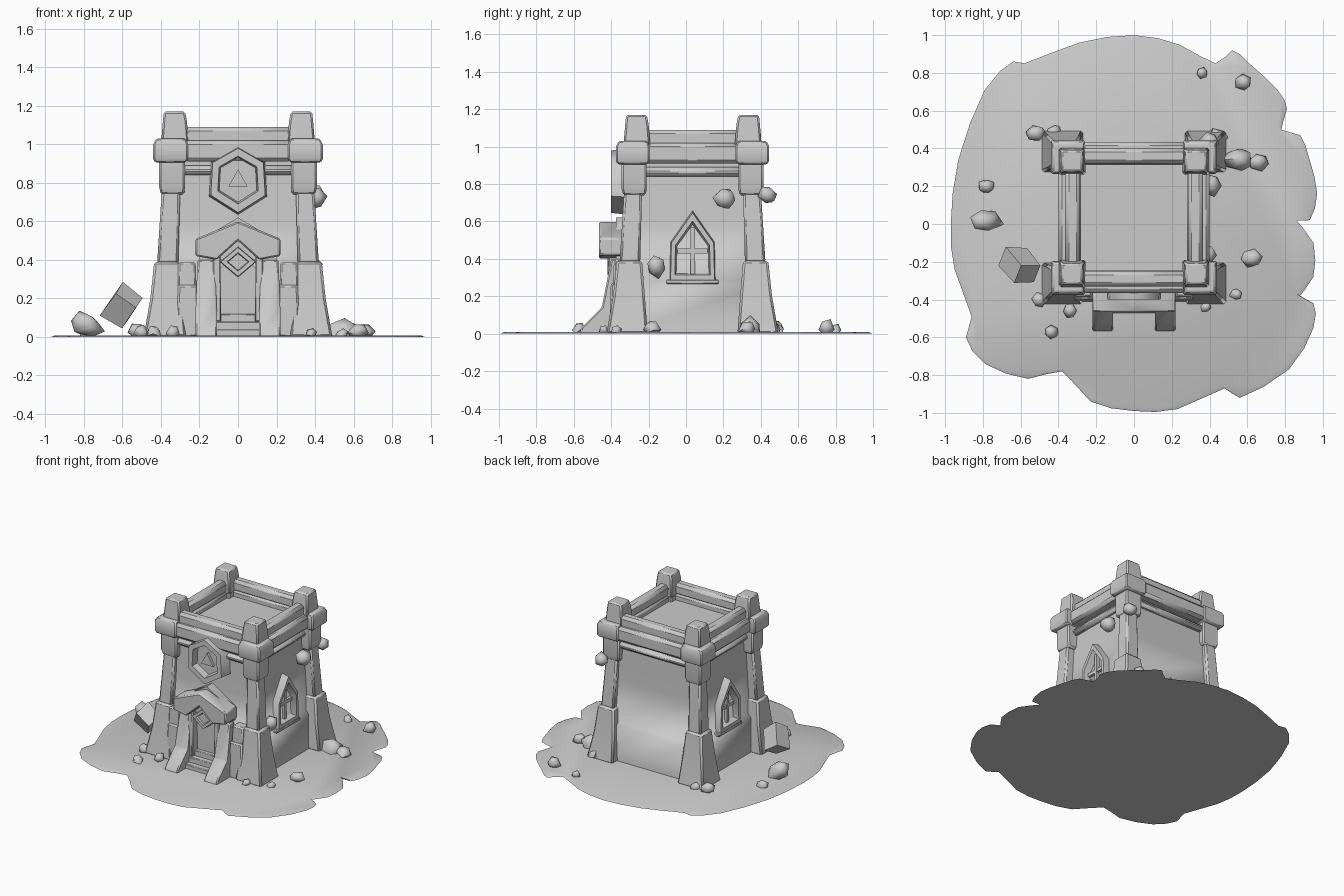
import bpy, bmesh, math, random
from mathutils import Vector, Matrix

random.seed(4)
old = bpy.data.objects.get("Cube")
if old:
    bpy.data.objects.remove(old)

stone = bpy.data.materials.new("grey_stone")
stone.use_nodes = True
stone.diffuse_color = (0.6, 0.6, 0.6, 1)
stone.node_tree.nodes["Principled BSDF"].inputs["Base Color"].default_value = (0.6, 0.6, 0.6, 1)

CY = 0.035                      # middle of the tower in depth
HX, HY = 0.33, 0.3              # corner post offsets
SIDES = ((-1, "right"), (1, "left"))
ENDS = ((-1, "front"), (1, "back"))


def finish(name, bm, bevel=0.0, angle=60):
    bmesh.ops.recalc_face_normals(bm, faces=bm.faces)
    mesh = bpy.data.meshes.new(name)
    bm.to_mesh(mesh)
    bm.free()
    mesh.materials.append(stone)
    ob = bpy.data.objects.new(name, mesh)
    bpy.context.collection.objects.link(ob)
    if bevel:
        mod = ob.modifiers.new("Worn edges", "BEVEL")
        mod.width = bevel
        mod.segments = 1
    bpy.ops.object.select_all(action="DESELECT")
    ob.select_set(True)
    bpy.context.view_layer.objects.active = ob
    bpy.ops.object.shade_smooth_by_angle(angle=math.radians(angle))
    return ob


def bridge(bm, loops, cap=True):
    for a, b in zip(loops, loops[1:]):
        for i in range(len(a)):
            j = (i + 1) % len(a)
            bm.faces.new((a[i], a[j], b[j], b[i]))
    if cap:
        bm.faces.new(loops[0])
        bm.faces.new(loops[-1])


def stack(name, rings, bevel=0.0):
    """Rectangular column through rings of (z, x0, x1, y0, y1)."""
    bm = bmesh.new()
    bridge(bm, [[bm.verts.new((x, y, z)) for x, y in ((x0, y0), (x1, y0), (x1, y1), (x0, y1))]
                for z, x0, x1, y0, y1 in rings])
    return finish(name, bm, bevel)


def box(name, cx, cy, z0, z1, w, d, bevel=0.0, taper=1.0):
    w, d = w / 2, d / 2
    return stack(name, [(z, cx - w * t, cx + w * t, cy - d * t, cy + d * t)
                        for z, t in ((z0, 1), (z1, taper))], bevel)


def place(bm, turn):
    bmesh.ops.transform(bm, matrix=Matrix.Translation((0, CY, 0)) @ Matrix.Rotation(turn, 4, "Z"), verts=bm.verts)


def prism(name, pts, depth0, depth1, turn=0, bevel=0.0):
    """Upright outline pushed outwards from depth0 to depth1, turned about the tower axis."""
    bm = bmesh.new()
    bridge(bm, [[bm.verts.new((x, -d, z)) for x, z in pts] for d in (depth0, depth1)])
    place(bm, turn)
    return finish(name, bm, bevel)


def ring(name, pts, inner, centre_z, depth0, depth1, turn=0):
    """Outline frame with sloping outer and inner lips."""
    bm = bmesh.new()
    loops = [[bm.verts.new((x * s, -d, centre_z + (z - centre_z) * s)) for x, z in pts]
             for s, d in ((1, depth0), (0.94, depth1), (inner + 0.1, depth1), (inner, depth0))]
    bridge(bm, loops + loops[:1], cap=False)
    place(bm, turn)
    return finish(name, bm)


def rock(name, loc, size, tilt=0.0, cube=False):
    bm = bmesh.new()
    if cube:
        bmesh.ops.create_cube(bm, size=1.6)
    else:
        bmesh.ops.create_icosphere(bm, subdivisions=1, radius=1)
    for v in bm.verts:
        v.co *= random.uniform(0.85, 1.12)
    turn = Matrix.Rotation(tilt, 4, "Y") @ Matrix.Rotation(tilt, 4, "X")
    bmesh.ops.transform(bm, matrix=Matrix.Translation(loc) @ turn @ Matrix.Diagonal((*size, 1)), verts=bm.verts)
    for v in bm.verts:
        v.co.z = max(v.co.z, 0.003)
    return finish(name, bm)


# Ground: thin slab with a ragged, softly curved edge
edge = [Vector(p) for p in (
    (.86, .02), (.93, .02), (.97, .16), (.93, .34), (.88, .47), (.78, .5), (.81, .61), (.76, .71), (.61, .85),
    (.52, .92), (.43, .85), (.24, .95), (0, 1), (-.29, .96), (-.58, .85), (-.64, .86), (-.79, .71), (-.93, .34),
    (-.97, 0), (-.95, -.24), (-.86, -.49), (-.89, -.6), (-.79, -.74), (-.56, -.82), (-.38, -.78), (-.23, -.94),
    (0, -.99), (.23, -.98), (.48, -.87), (.56, -.92), (.82, -.77), (.95, -.55), (.95, -.42), (.88, -.38),
    (.95, -.28), (.95, -.1))]
curve = []
for i, p in enumerate(edge):
    q, before, after = edge[(i + 1) % len(edge)], edge[i - 1], edge[(i + 2) % len(edge)]
    curve += [p, (p + q) * .5625 - (before + after) * .0625]
bm = bmesh.new()
bridge(bm, [[bm.verts.new((*(p * s), z)) for p in curve] for s, z in ((1, 0), (.98, .008))])
finish("ground", bm)

# Tower body with a wider plinth
stack("tower_wall", [(z, -x, x, CY - y, CY + y) for z, x, y in
                     ((0, .4, .4), (.26, .385, .385), (.28, .36, .36), (.6, .345, .34), (.97, .33, .33))])

# Corner pillars, brackets, beam ends and posts
for sx, xname in SIDES:
    for sy, yname in ENDS:
        tag = yname + "_" + xname
        px, py = sx * HX, CY + sy * HY

        def corner(z, inner, outer):
            xs = sorted((px - sx * inner, px + sx * outer))
            ys = sorted((py - sy * inner, py + sy * outer))
            return (z, *xs, *ys)

        stack("pillar_base_" + tag, [corner(0, .06, .16), corner(.2, .045, .125), corner(.39, .03, .105)], .012)
        stack("pillar_" + tag, [corner(.38, .02, .09), corner(.77, .03, .065)], .012)
        stack("bracket_" + tag, [corner(.74, .05, .07), corner(.78, .055, .08), corner(.93, .055, .08)], .01)
        stack("beam_end_" + tag, [corner(.905, .06, .1), corner(.925, .07, .11), corner(1, .07, .11),
                                  corner(1.03, .06, .095)], .008)
        stack("post_" + tag, [corner(1, .075, .07), corner(1.12, .065, .06), corner(1.17, .055, .055)], .01)

# Parapet beams, thin ledges and coping on all four sides
for n, name in enumerate(("front", "left", "back", "right")):
    turn = n * math.pi / 2
    for part, half, z0, z1, d0, d1 in (("beam", .28, .91, 1.02, .28, .4), ("ledge", .3, .84, .89, .3, .37),
                                      ("coping", .28, 1.0, 1.09, .285, .365)):
        prism(part + "_" + name, ((-half, z0), (half, z0), (half, z1), (-half, z1)), d0, d1, turn, .02)

# Gabled porch over the doorway
gable = ((-.22, .42), (-.22, .51), (0, .6), (.22, .51), (.22, .42), (.11, .4), (0, .5), (-.11, .4))
prism("porch_roof", gable, .36, .5, 0, .008)
prism("porch_back", ((-.2, .4), (-.2, .5), (0, .62), (.2, .5), (.2, .4)), .3, .41)
prism("door", ((-.09, .1), (.09, .1), (.09, .36), (0, .46), (-.09, .36)), .3, .395)
diamond = ((-.095, .39), (0, .47), (.095, .39), (0, .31))
ring("door_keystone_rim", diamond, .5, .39, .39, .455)
prism("door_keystone", [(x * .55, .39 + (z - .39) * .55) for x, z in diamond], .39, .44)

for sx, name in SIDES:
    box("door_jamb_" + name, sx * .11, -.385, .08, .42, .045, .07, .006, .85)
    box("side_pier_" + name, sx * .26, -.355, 0, .27, .12, .11, .01, .85)
    box("pier_cap_" + name, sx * .265, -.345, .24, .39, .1, .09, .01, .9)
    x0, x1 = sorted((sx * .11, sx * .22))
    stack("stair_cheek_" + name, [(0, x0, x1, -.57, -.34), (.03, x0, x1, -.56, -.34), (.14, x0, x1, -.45, -.34),
                                  (.4, x0 + .01, x1 - .01, -.4, -.34)], .008)

# Entry steps
for i in range(3):
    box("step_" + str(i + 1), 0, -.4 + i * .02, 0, .04 * (i + 1), .23, .14 - i * .04, .005)

# Hexagonal shield above the door
shield = ((0, .635), (.15, .73), (.14, .91), (0, .99), (-.14, .91), (-.15, .73))
ring("shield_rim", shield, .6, .82, .34, .435)
prism("shield_face", [(x * .7, .82 + (z - .82) * .7) for x, z in shield], .3, .385)
prism("shield_boss", ((-.05, .78), (.05, .78), (0, .87)), .38, .405)

# Pointed side windows with glazing bars
arch = ((-.125, .28), (.125, .28), (.12, .49), (0, .66), (-.12, .49))
for sx, name in SIDES:
    turn = sx * math.pi / 2
    ring("window_frame_" + name, arch, .66, .42, .33, .4, turn)
    prism("window_bar_" + name, ((-.012, .32), (.012, .32), (.012, .57), (-.012, .57)), .33, .375, turn)
    prism("window_cross_" + name, ((-.08, .43), (.08, .43), (.08, .455), (-.08, .455)), .33, .372, turn)
    prism("window_sill_" + name, ((-.14, .265), (.14, .265), (.14, .29), (-.14, .29)), .33, .4, turn, .005)

# Lamps and loose stones fixed to the walls
rock("wall_stone_left", (.405, .21, .72), (.06, .065, .065), .3)
rock("back_lantern", (.4, .435, .74), (.05, .05, .055), .5)
rock("side_lantern", (.39, -.16, .36), (.05, .05, .065), .2)

# Fallen blocks and rubble on the ground
rock("fallen_block", (-.6, -.22, .16), (.08, .07, .1), .6, True)
rock("fallen_boulder", (-.79, .02, .06), (.1, .06, .075), .6)
for n, (x, y, s) in enumerate(((-.78, .2, .05), (-.52, .48, .06), (-.42, .49, .045), (-.5, -.4, .055),
                               (-.44, -.57, .05), (-.34, -.46, .05), (.54, -.37, .04), (.62, -.18, .06),
                               (.55, .34, .08), (.66, .33, .06), (.44, .46, .06), (.36, .8, .04),
                               (.58, .75, .06), (.38, -.44, .035))):
    rock("rubble_" + str(n + 1), (x, y, s * .35), (s, s * .8, s * .8), n * .4)
